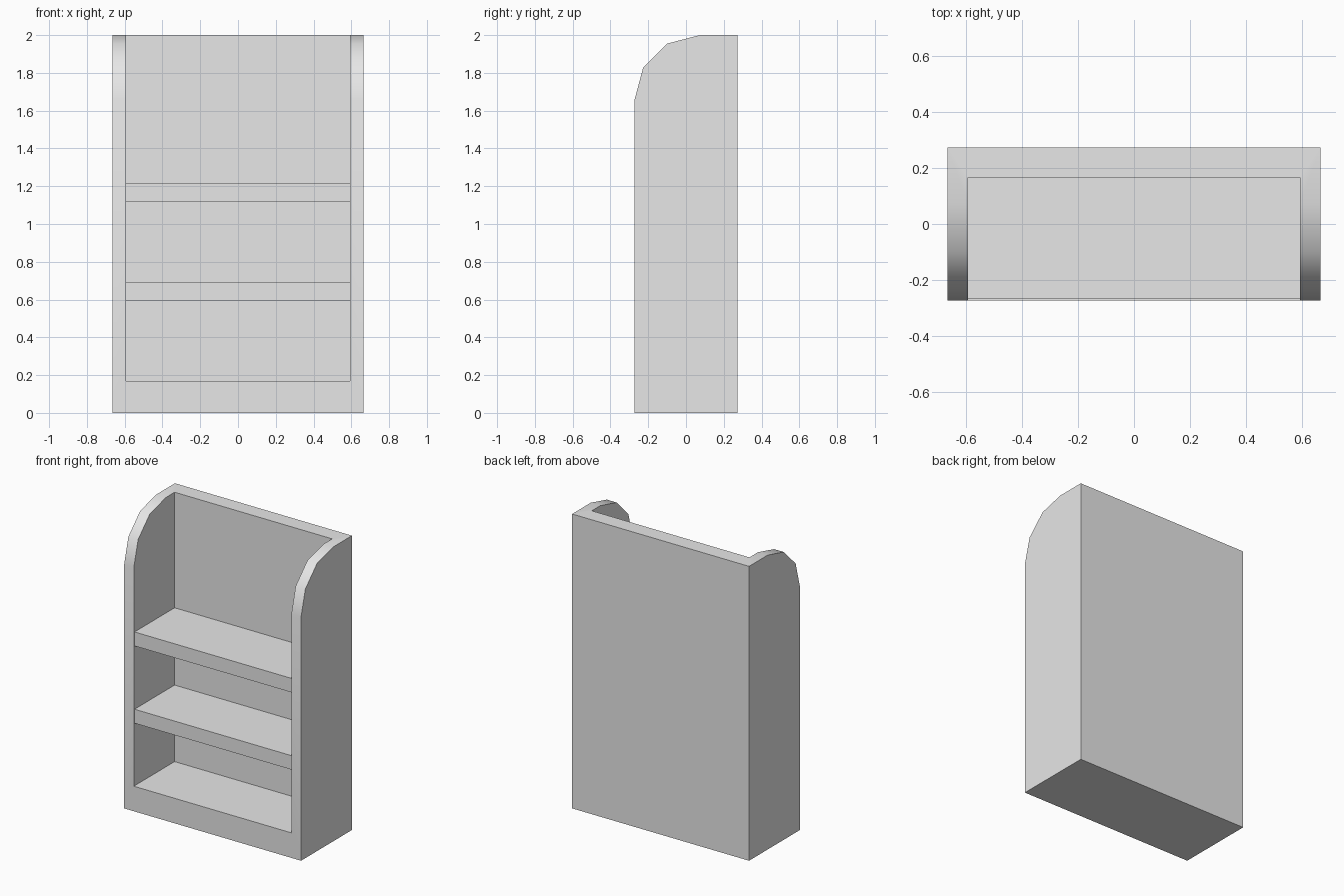
import bpy
import bmesh
import math
from mathutils import Vector

if "Cube" in bpy.data.objects:
    bpy.data.objects.remove(bpy.data.objects["Cube"], do_unlink=True)

HALF_W, INNER_W, HALF_D, BACK_Y = 0.665, 0.592, 0.273, 0.165
HEIGHT, FLOOR_Z, SHELF_FRONT = 2.0, 0.17, -0.265

GREY = (0.8, 0.8, 0.8, 1.0)
paint = bpy.data.materials.new("light grey paint")
paint.use_nodes = True
paint.diffuse_color = GREY
paint.node_tree.nodes["Principled BSDF"].inputs["Base Color"].default_value = GREY


def add_object(name, bm):
    bmesh.ops.recalc_face_normals(bm, faces=bm.faces)
    mesh = bpy.data.meshes.new(name)
    bm.to_mesh(mesh)
    bm.free()
    mesh.materials.append(paint)
    obj = bpy.data.objects.new(name, mesh)
    bpy.context.collection.objects.link(obj)
    return obj


def box(name, low, high):
    low, high = Vector(low), Vector(high)
    bm = bmesh.new()
    bmesh.ops.create_cube(bm, size=1)
    for v in bm.verts:
        v.co = (low + high) / 2 + v.co * (high - low)
    return add_object(name, bm)


# Cabinet: side outline with a faceted rounded top, extruded across the width
outline = [(HALF_D, 0), (HALF_D, HEIGHT), (0.073, HEIGHT), (-0.1, 1.955),
           (-0.227, 1.828), (-HALF_D, 1.655), (-HALF_D, 0)]
bm = bmesh.new()
side = bm.faces.new([bm.verts.new((-HALF_W, y, z)) for y, z in outline])
grown = bmesh.ops.extrude_face_region(bm, geom=[side], use_keep_orig=True)
new_verts = [g for g in grown["geom"] if isinstance(g, bmesh.types.BMVert)]
bmesh.ops.translate(bm, verts=new_verts, vec=(2 * HALF_W, 0, 0))
cabinet = add_object("cabinet", bm)

# Hollow out the front and top, leaving sides, back and plinth
cutter = box("cavity_cutter", (-INNER_W, -1, FLOOR_Z), (INNER_W, BACK_Y, 3))
cutter.hide_render = True
cut = cabinet.modifiers.new("cavity", 'BOOLEAN')
cut.operation = 'DIFFERENCE'
cut.solver = 'EXACT'
cut.object = cutter
bpy.context.view_layer.objects.active = cabinet
cabinet.select_set(True)
bpy.ops.object.modifier_apply(modifier=cut.name)
bpy.data.objects.remove(cutter, do_unlink=True)

# Soft shading over the rounded shoulders, crisp elsewhere
bpy.ops.object.select_all(action='DESELECT')
cabinet.select_set(True)
bpy.ops.object.shade_smooth_by_angle(angle=math.radians(35))

# Shelves, set slightly back from the front edge
for name, bottom, top in (("lower_shelf", 0.595, 0.69), ("upper_shelf", 1.12, 1.215)):
    box(name, (-INNER_W, SHELF_FRONT, bottom), (INNER_W, BACK_Y, top))
